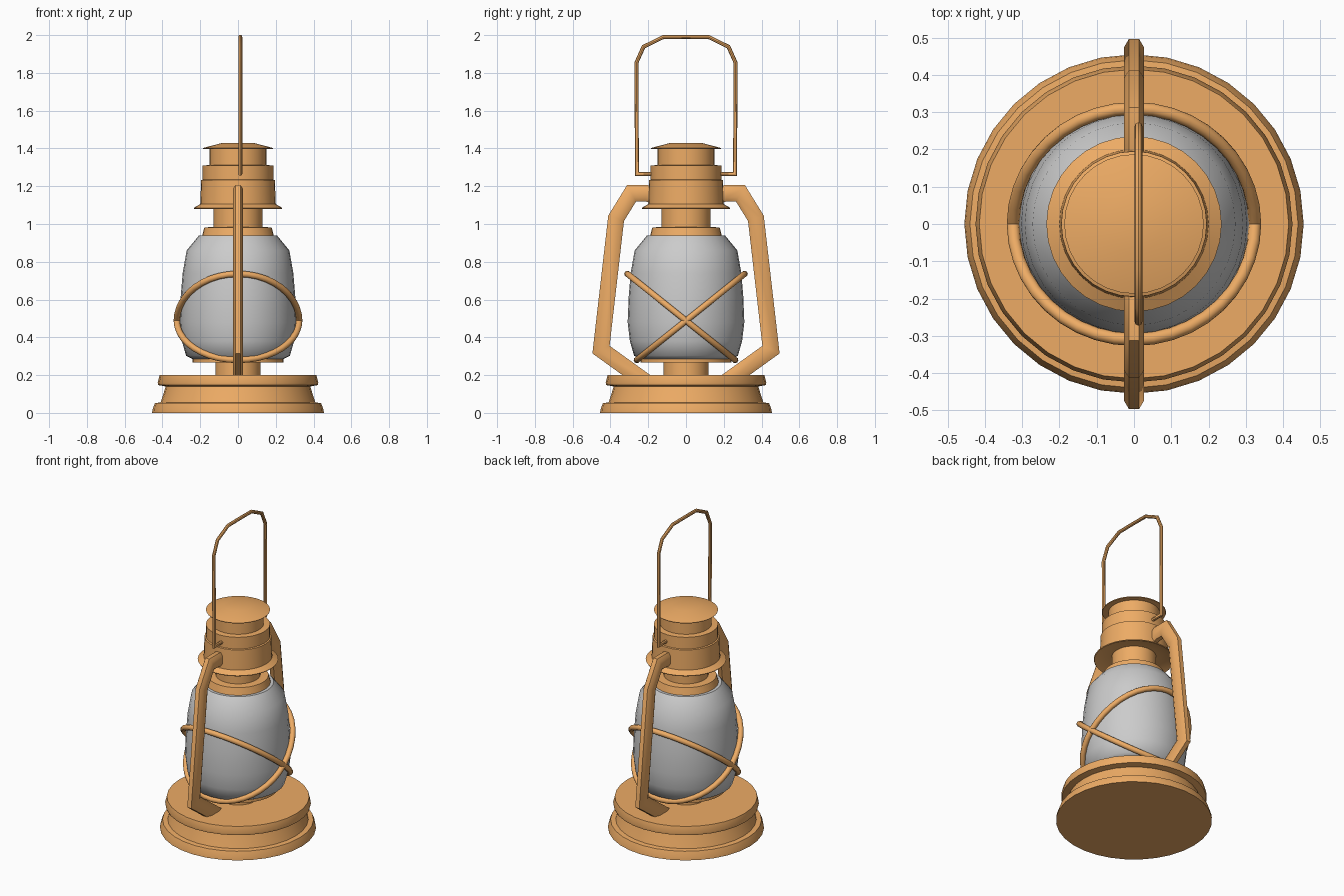
import bpy, bmesh
from math import sin, cos, pi, radians
from mathutils import Vector

if "Cube" in bpy.data.objects:
    bpy.data.objects.remove(bpy.data.objects["Cube"])

orange = bpy.data.materials.new("orange_paint")
orange.diffuse_color = (0.85, 0.41, 0.13, 1)
orange.use_nodes = True
orange.node_tree.nodes["Principled BSDF"].inputs["Base Color"].default_value = orange.diffuse_color


def finish(name, bm, mat, angle=32):
    bmesh.ops.recalc_face_normals(bm, faces=bm.faces[:])
    me = bpy.data.meshes.new(name)
    bm.to_mesh(me)
    bm.free()
    ob = bpy.data.objects.new(name, me)
    bpy.context.collection.objects.link(ob)
    if mat:
        me.materials.append(mat)
    bpy.ops.object.select_all(action='DESELECT')
    ob.select_set(True)
    bpy.context.view_layer.objects.active = ob
    bpy.ops.object.shade_smooth_by_angle(angle=radians(angle))
    return ob


def skin(bm, rings, closed):
    """Join successive vertex rings with quads, capping open ends."""
    n = len(rings[0])
    pairs = list(zip(rings, rings[1:])) + ([(rings[-1], rings[0])] if closed else [])
    for a, b in pairs:
        for i in range(n):
            j = (i + 1) % n
            bm.faces.new((a[i], a[j], b[j], b[i]))
    if not closed:
        bm.faces.new(rings[0])
        bm.faces.new(rings[-1])


def lathe(name, profile, mat=orange, sides=32, angle=32):
    bm = bmesh.new()
    rings = [[bm.verts.new((r * cos(2 * pi * i / sides), r * sin(2 * pi * i / sides), z))
              for i in range(sides)] for r, z in profile]
    skin(bm, rings, False)
    return finish(name, bm, mat, angle)


def sweep(name, path, section, normal, closed=False):
    """Mitred sweep of a section (in-plane, out-of-plane) along a planar path."""
    bm = bmesh.new()
    pts = [Vector(p) for p in path]
    nrm = Vector(normal).normalized()
    n, rings = len(pts), []
    for i, p in enumerate(pts):
        a = (p - pts[i - 1]).normalized() if closed or i > 0 else None
        b = (pts[(i + 1) % n] - p).normalized() if closed or i < n - 1 else None
        a, b = a or b, b or a
        t = (a + b).normalized()
        side = t.cross(nrm) / max(t.dot(a), 0.5)
        rings.append([bm.verts.new(p + side * u + nrm * v) for u, v in section])
    skin(bm, rings, closed)
    return finish(name, bm, orange, 40)


def circle(r, n):
    return [(r * cos(2 * pi * i / n), r * sin(2 * pi * i / n)) for i in range(n)]


# Fuel tank base with a waisted side
lathe("base", [(0.455, 0), (0.452, 0.02), (0.44, 0.052), (0.41, 0.055), (0.395, 0.10),
               (0.383, 0.14), (0.422, 0.147), (0.425, 0.16), (0.415, 0.2)])

# Burner neck and plate under the glass
lathe("burner", [(0.12, 0.19), (0.12, 0.268), (0.24, 0.268), (0.24, 0.29)])

# Glass globe
lathe("glass_globe", [(0.235, 0.283), (0.275, 0.303), (0.297, 0.38), (0.309, 0.48), (0.303, 0.62),
                      (0.293, 0.74), (0.272, 0.86), (0.208, 0.938)], None, angle=50)

# Collar and neck above the glass
lathe("collar", [(0.192, 0.93), (0.178, 0.982), (0.13, 0.984), (0.13, 1.1)])

# Hood with flared skirt, stepped chimney
lathe("hood", [(0.13, 1.10), (0.195, 1.095), (0.232, 1.08), (0.235, 1.085), (0.2, 1.105),
               (0.195, 1.232), (0.187, 1.235), (0.187, 1.31), (0.15, 1.312), (0.15, 1.405)])

# Chimney cap
lathe("cap", [(0.15, 1.398), (0.185, 1.398), (0.187, 1.402), (0.08, 1.43)])

# Side rails from base to hood
rail_section = [(0.043, 0.014), (0.022, 0.027), (-0.022, 0.027), (-0.043, 0.014),
                (-0.043, -0.014), (-0.022, -0.027), (0.022, -0.027), (0.043, -0.014)]
rail_path = [(0.17, 1.15), (0.21, 1.163), (0.288, 1.163), (0.37, 1.03), (0.45, 0.335), (0.2, 0.155)]
for s, tag in ((-1, "front"), (1, "back")):
    sweep(tag + "_rail", [(0, s * y, z) for y, z in rail_path], rail_section, (1, 0, 0))

# Two crossed wire guard rings around the glass
for s, tag in ((-1, "front"), (1, "back")):
    path = []
    for i in range(40):
        c, k = cos(2 * pi * i / 40), sin(2 * pi * i / 40)
        y = k * (0.31 if k > 0 else 0.26)
        path.append((0.324 * c, s * y, 0.488 + 0.8 * y))
    sweep(tag + "_guard_ring", path, circle(0.017, 10), (0, -0.8 * s, 1), True)

# Wire carrying handle
half = [(0.17, 1.265), (0.26, 1.265), (0.262, 1.855), (0.225, 1.938), (0.12, 1.99)]
arch = [(-y, z) for y, z in half] + [(0, 1.991)] + half[::-1]
sweep("carry_handle", [(0.012, y, z) for y, z in arch], circle(0.0105, 8), (1, 0, 0))
